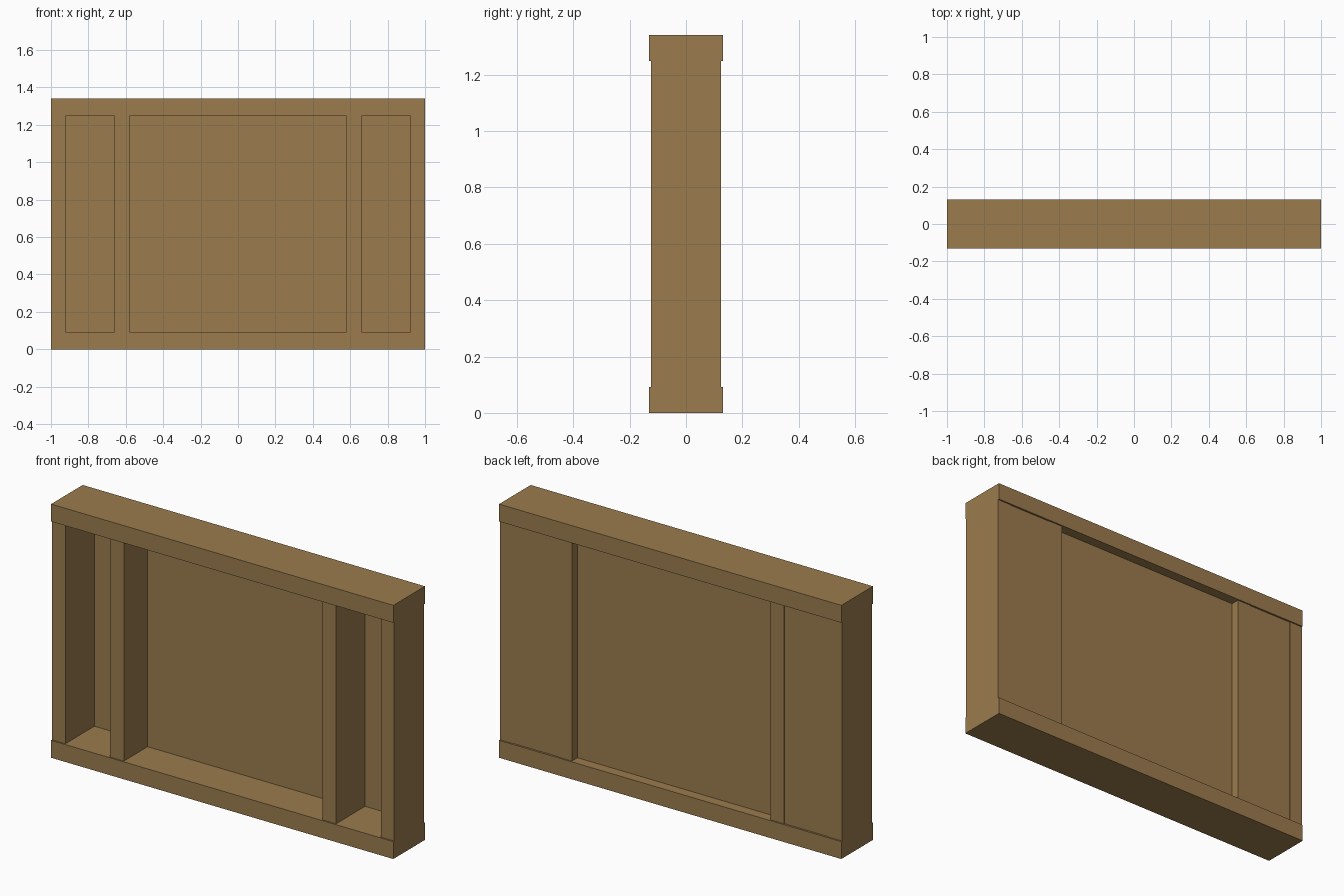
import bpy
import bmesh
from mathutils import Matrix, Vector

cube = bpy.data.objects.get("Cube")
if cube:
    bpy.data.objects.remove(cube, do_unlink=True)

wood = bpy.data.materials.new("tan_wood")
wood.use_nodes = True
colour = (0.33, 0.2, 0.077, 1)
wood.diffuse_color = colour
wood.node_tree.nodes["Principled BSDF"].inputs["Base Color"].default_value = colour


def box(name, x, y, z):
    """Box spanning the given (low, high) ranges."""
    spans = (x, y, z)
    centre = Vector([(a + b) / 2 for a, b in spans])
    size = Vector([b - a for a, b in spans])
    bm = bmesh.new()
    bmesh.ops.create_cube(bm, size=1, matrix=Matrix.LocRotScale(None, None, size))
    mesh = bpy.data.meshes.new(name)
    bm.to_mesh(mesh)
    bm.free()
    mesh.materials.append(wood)
    obj = bpy.data.objects.new(name, mesh)
    obj.location = centre
    bpy.context.collection.objects.link(obj)
    return obj


HEIGHT, RAIL = 1.34, 0.092
RAIL_Y, POST_Y = 0.132, 0.125
INNER, OUTER = (0.58, 0.66), (0.922, 1.0)
OPENING = (RAIL, HEIGHT - RAIL)

# Rails, slightly deeper than the posts
box("bottom_rail", (-1, 1), (-RAIL_Y, RAIL_Y), (0, RAIL))
box("top_rail", (-1, 1), (-RAIL_Y, RAIL_Y), (HEIGHT - RAIL, HEIGHT))

# Posts and side back panels on both sides
for side, s in (("left", 1), ("right", -1)):
    def span(a, b):
        return tuple(sorted((s * a, s * b)))
    box(side + "_outer_post", span(*OUTER), (-POST_Y, POST_Y), OPENING)
    box(side + "_inner_post", span(*INNER), (-POST_Y, POST_Y), OPENING)
    box(side + "_back_panel", span(INNER[1], OUTER[0]), (0.118, 0.122), OPENING)

# Recessed middle panel
box("middle_back_panel", (-INNER[0], INNER[0]), (0.074, 0.078), OPENING)
